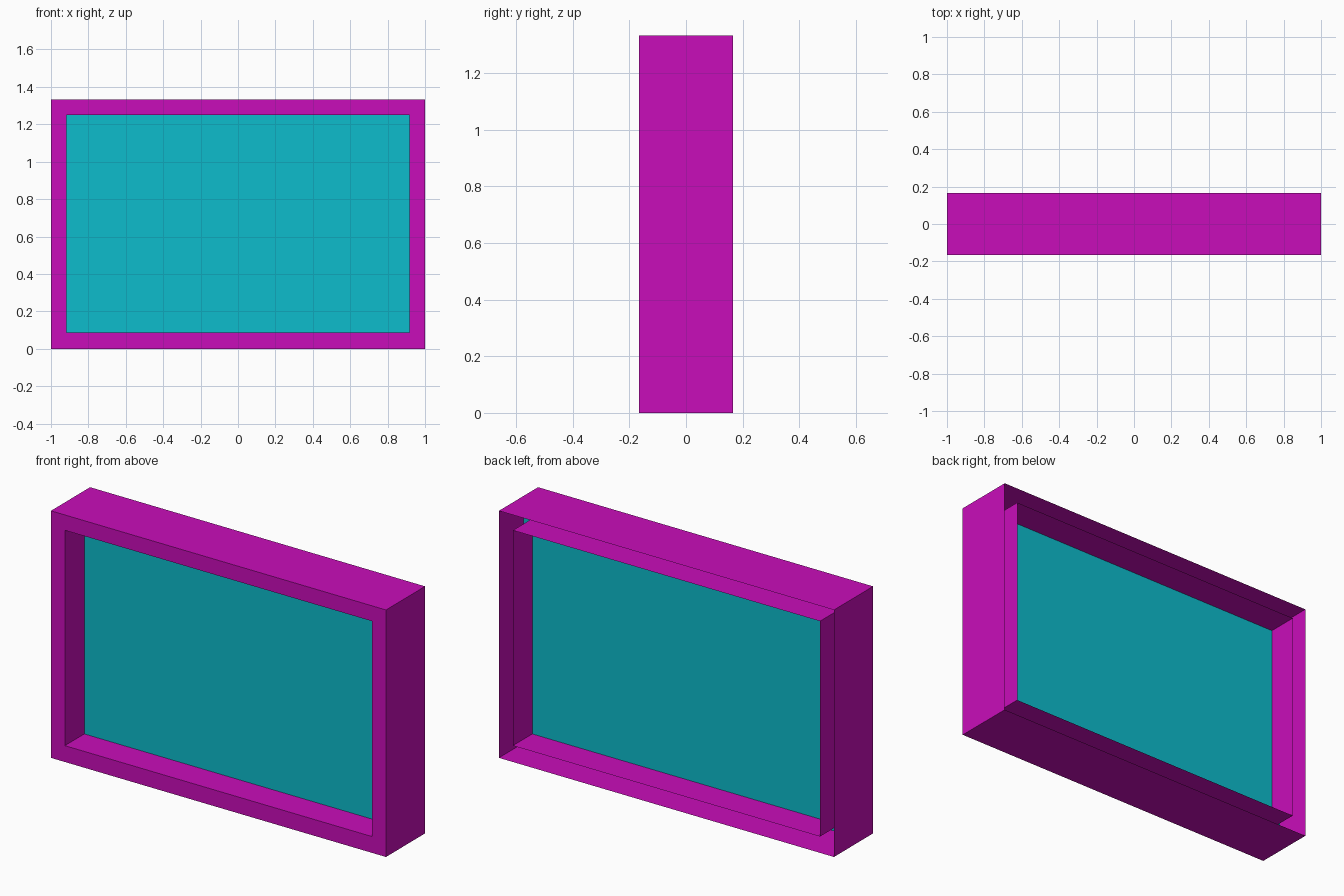
import bpy
import bmesh

cube = bpy.data.objects.get("Cube")
if cube:
    bpy.data.objects.remove(cube, do_unlink=True)


def material(name, colour):
    mat = bpy.data.materials.new(name)
    mat.use_nodes = True
    mat.diffuse_color = colour
    mat.node_tree.nodes["Principled BSDF"].inputs["Base Color"].default_value = colour
    return mat


def rectangle(bm, half_width, bottom, top, y):
    """Four corners, counter-clockwise as seen from the front."""
    corners = ((-half_width, bottom), (half_width, bottom),
               (half_width, top), (-half_width, top))
    return [bm.verts.new((x, y, z)) for x, z in corners]


def finish(bm, name, mat):
    mesh = bpy.data.meshes.new(name)
    bm.to_mesh(mesh)
    bm.free()
    mesh.materials.append(mat)
    obj = bpy.data.objects.new(name, mesh)
    bpy.context.collection.objects.link(obj)
    return obj


magenta = material("magenta", (0.584, 0.004, 0.491, 1))
turquoise = material("turquoise", (0.004, 0.503, 0.604, 1))

WIDTH, HEIGHT, DEPTH = 1.0, 1.333, 0.1667

# Frame: outer walls, front border and inner walls, hollow and open at the back
bm = bmesh.new()
outer = (WIDTH, 0, HEIGHT)
inner = (0.9167, 0.088, 1.25)
loops = [rectangle(bm, *size, y) for size, y in
         ((outer, DEPTH), (outer, -DEPTH), (inner, -DEPTH), (inner, DEPTH))]
for first, second in zip(loops, loops[1:]):
    for i in range(4):
        j = (i + 1) % 4
        bm.faces.new((first[i], first[j], second[j], second[i]))
finish(bm, "frame", magenta)

# Pane: thin sheet halfway through the frame, its rim inside the hollow
bm = bmesh.new()
front = rectangle(bm, 0.97, 0.045, 1.29, -0.001)
back = rectangle(bm, 0.97, 0.045, 1.29, 0.001)
bm.faces.new(front)
bm.faces.new(back[::-1])
for i in range(4):
    j = (i + 1) % 4
    bm.faces.new((back[i], back[j], front[j], front[i]))
finish(bm, "pane", turquoise)
